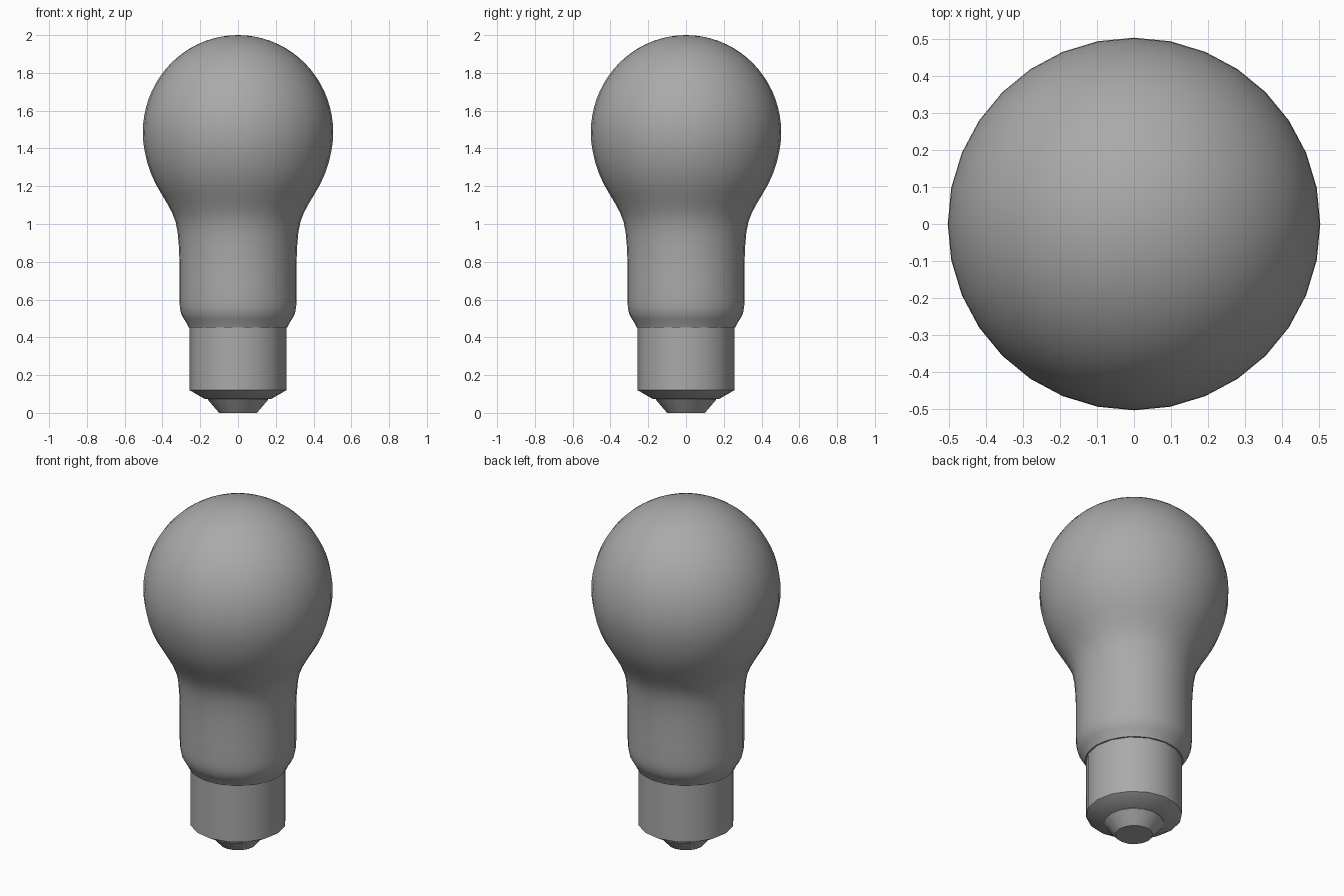
import bpy, bmesh, math

cube = bpy.data.objects.get("Cube")
if cube:
    bpy.data.objects.remove(cube, do_unlink=True)

grey = bpy.data.materials.new("mid grey")
grey.use_nodes = True
GREY = (0.4, 0.4, 0.4, 1.0)
grey.diffuse_color = GREY
grey.node_tree.nodes["Principled BSDF"].inputs["Base Color"].default_value = GREY


def lathe(name, profile, sides):
    """Revolve (radius, z) points, listed bottom to top, around z; the ends are closed."""
    bm = bmesh.new()
    rings = []
    for r, z in profile:
        if r < 1e-5:
            rings.append([bm.verts.new((0, 0, z))] * sides)
        else:
            rings.append([bm.verts.new((r * math.cos(math.tau * i / sides),
                                        r * math.sin(math.tau * i / sides), z))
                          for i in range(sides)])
    for low, high in zip(rings, rings[1:]):
        for i in range(sides):
            j = (i + 1) % sides
            corners = [low[i], low[j], high[j], high[i]]
            bm.faces.new(list(dict.fromkeys(corners)))
    if profile[0][0] > 0:
        bm.faces.new(rings[0][::-1])
    if profile[-1][0] > 0:
        bm.faces.new(rings[-1])
    bmesh.ops.recalc_face_normals(bm, faces=bm.faces)
    mesh = bpy.data.meshes.new(name)
    bm.to_mesh(mesh)
    bm.free()
    mesh.materials.append(grey)
    obj = bpy.data.objects.new(name, mesh)
    bpy.context.collection.objects.link(obj)
    bpy.ops.object.select_all(action='DESELECT')
    obj.select_set(True)
    bpy.context.view_layer.objects.active = obj
    bpy.ops.object.shade_smooth_by_angle(angle=math.radians(40))


# Glass: shoulder and flared neck, then a round dome
neck = [(0.262, 0.453), (0.272, 0.475), (0.288, 0.50), (0.301, 0.525), (0.308, 0.56),
        (0.310, 0.60), (0.310, 0.70), (0.310, 0.80), (0.313, 0.88), (0.319, 0.95),
        (0.330, 1.01), (0.349, 1.06), (0.376, 1.11), (0.406, 1.16), (0.435, 1.21),
        (0.462, 1.27), (0.482, 1.33), (0.497, 1.40)]
RADIUS, HEIGHT, CENTRE = 0.504, 0.515, 1.485
dome = [(RADIUS * math.cos(math.radians(a)), CENTRE + HEIGHT * math.sin(math.radians(a)))
        for a in range(-5, 90, 5)]
lathe("glass_bulb", neck + dome + [(0, CENTRE + HEIGHT)], 32)

# Metal cap with a chamfered lower rim
lathe("base_cap", [(0.175, 0.073), (0.256, 0.12), (0.256, 0.455)], 16)

# Tapered contact at the bottom
lathe("contact_tip", [(0.10, 0.0), (0.16, 0.07), (0.16, 0.078)], 16)
